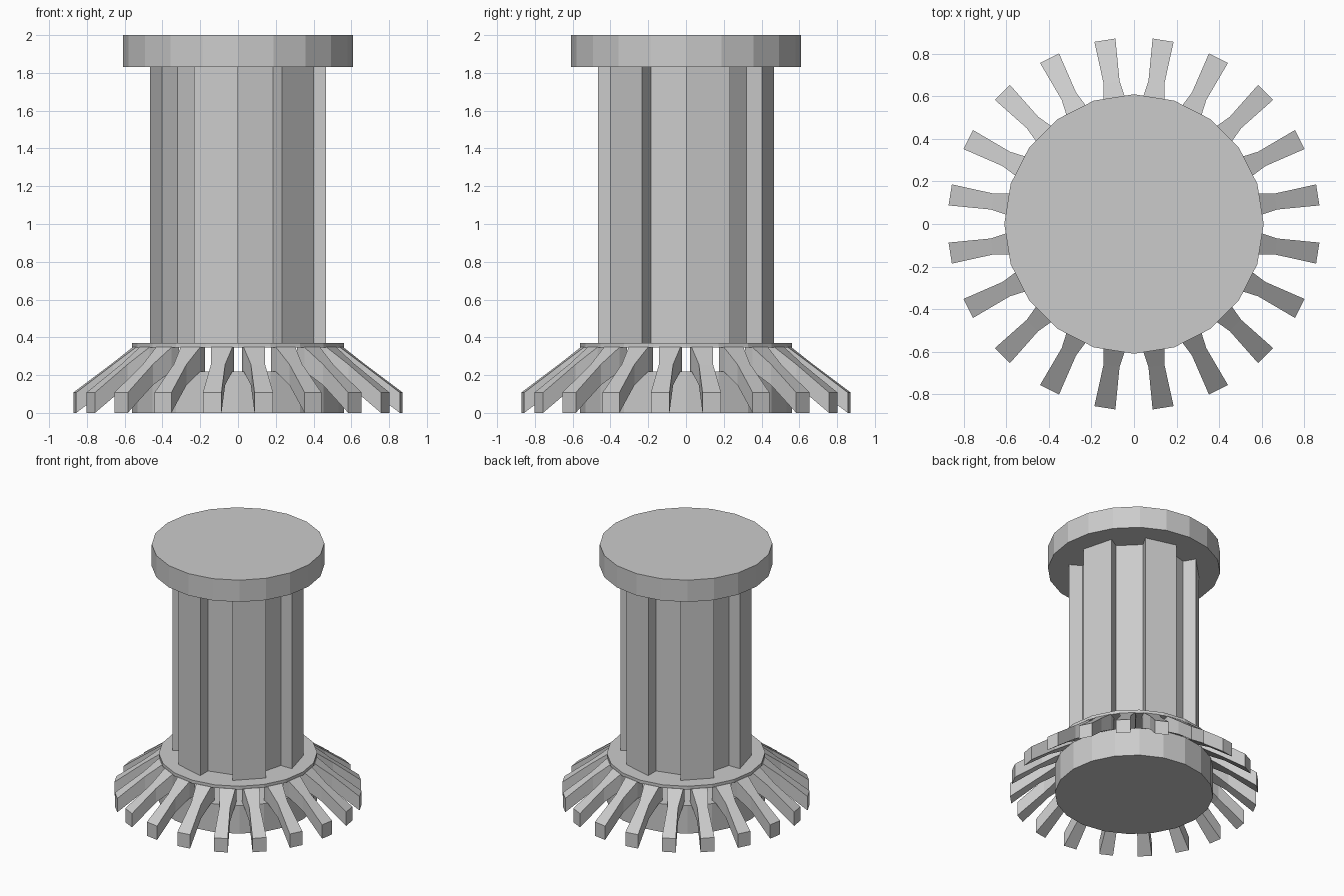
import bpy, bmesh
from math import cos, sin, radians

if "Cube" in bpy.data.objects:
    bpy.data.objects.remove(bpy.data.objects["Cube"])


def polar(r, deg):
    return r * cos(radians(deg)), r * sin(radians(deg))


def make_object(name, bm):
    bmesh.ops.recalc_face_normals(bm, faces=bm.faces)
    mesh = bpy.data.meshes.new(name)
    bm.to_mesh(mesh)
    bm.free()
    obj = bpy.data.objects.new(name, mesh)
    bpy.context.collection.objects.link(obj)
    return obj


def prism(name, outline, z0, z1):
    bm = bmesh.new()
    low = [bm.verts.new((x, y, z0)) for x, y in outline]
    high = [bm.verts.new((x, y, z1)) for x, y in outline]
    n = len(outline)
    bm.faces.new(low)
    bm.faces.new(high)
    for i in range(n):
        j = (i + 1) % n
        bm.faces.new((low[i], low[j], high[j], high[i]))
    return make_object(name, bm)


def disc(name, r, z0, z1, sides=20):
    return prism(name, [polar(r, 360 * i / sides) for i in range(sides)], z0, z1)


# Base drum, thin flange and top cap
disc("base_drum", 0.56, 0.0, 0.22)
disc("base_flange", 0.56, 0.345, 0.37)
disc("top_cap", 0.61, 1.83, 2.0)

# Fluted shaft: twelve sectors, alternately raised and recessed
outline = []
for k in range(12):
    r = 0.465 if k % 2 == 0 else 0.37
    outline += [polar(r, 30 * k), polar(r, 30 * (k + 1))]
prism("fluted_shaft", outline, 0.37, 1.83)

# Twenty sloping feet: radius, top z, bottom z, half width
sections = [(0.50, 0.348, 0.22, 0.058),
            (0.555, 0.348, 0.22, 0.058),
            (0.675, 0.257, 0.147, 0.038),
            (0.875, 0.108, 0.0, 0.05)]
bm = bmesh.new()
for i in range(20):
    c, s = polar(1, 9 + 18 * i)
    rings = []
    for r, zt, zb, w in sections:
        corners = [(-w, zb), (w, zb), (w, zt), (-w, zt)]
        rings.append([bm.verts.new((r * c - t * s, r * s + t * c, z))
                      for t, z in corners])
    for a, b in zip(rings, rings[1:]):
        for k in range(4):
            m = (k + 1) % 4
            bm.faces.new((a[k], a[m], b[m], b[k]))
    bm.faces.new(rings[0])
    bm.faces.new(rings[-1])
make_object("sloping_feet", bm)
